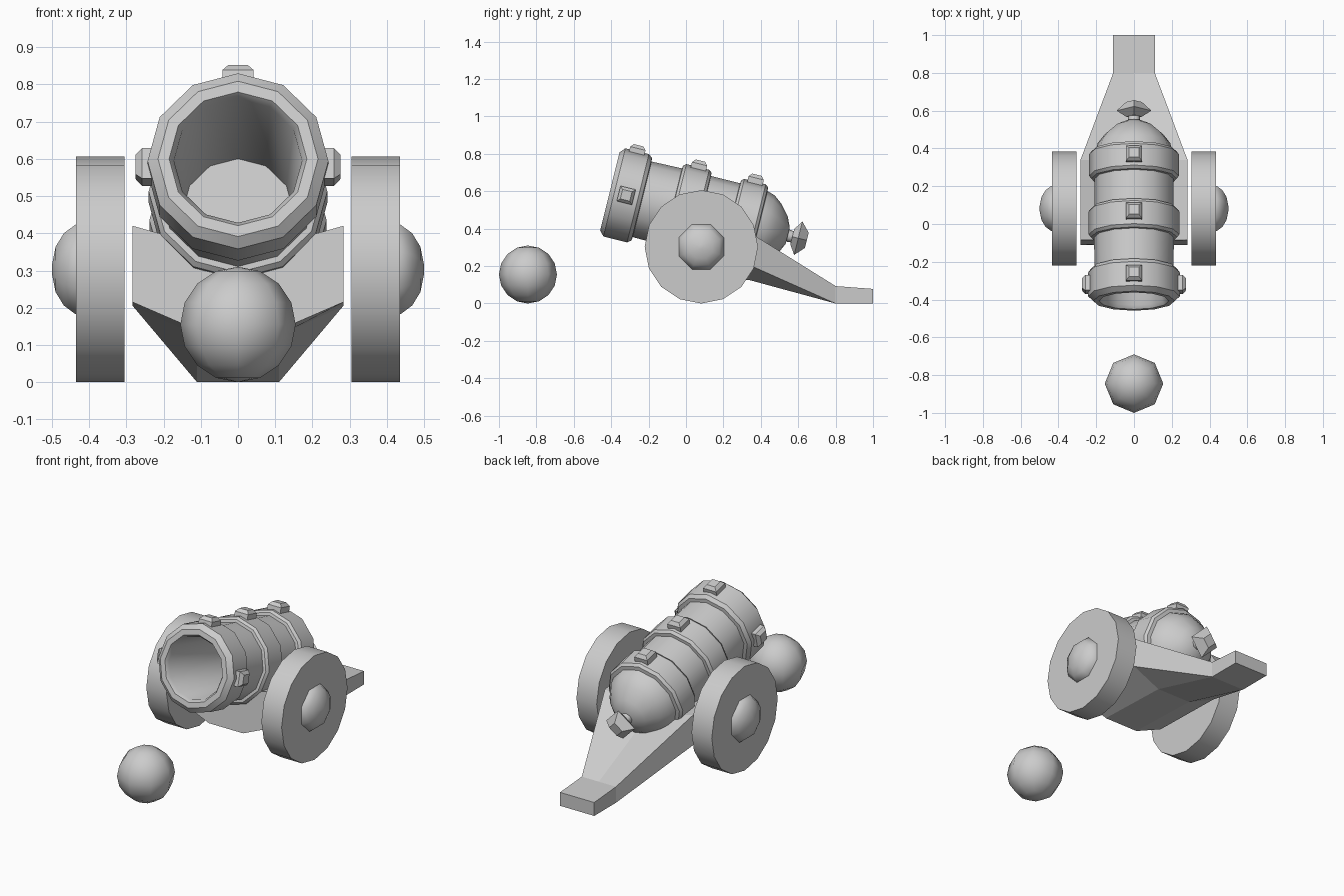
import bpy, bmesh, math
from mathutils import Vector

cube = bpy.data.objects.get("Cube")
if cube:
    bpy.data.objects.remove(cube, do_unlink=True)

GREY = (0.6, 0.6, 0.6, 1.0)
mat = bpy.data.materials.new("plain grey")
mat.use_nodes = True
mat.diffuse_color = GREY
mat.node_tree.nodes["Principled BSDF"].inputs["Base Color"].default_value = GREY

TILT = math.radians(14)
AXIS = Vector((0, math.cos(TILT), -math.sin(TILT)))   # barrel axis, muzzle to breech
UP = Vector((0, math.sin(TILT), math.cos(TILT)))
SIDE = Vector((1, 0, 0))
MUZZLE = Vector((0, -0.407, 0.60))


def finish(name, bm, angle=None):
    """Turn a bmesh into a coloured object, smoothed below the given angle."""
    bmesh.ops.remove_doubles(bm, verts=bm.verts, dist=1e-5)
    bmesh.ops.recalc_face_normals(bm, faces=bm.faces)
    mesh = bpy.data.meshes.new(name)
    bm.to_mesh(mesh)
    bm.free()
    mesh.materials.append(mat)
    obj = bpy.data.objects.new(name, mesh)
    bpy.context.collection.objects.link(obj)
    if angle:
        bpy.ops.object.select_all(action='DESELECT')
        obj.select_set(True)
        bpy.context.view_layer.objects.active = obj
        bpy.ops.object.shade_smooth_by_angle(angle=math.radians(angle))
    return obj


def loft(bm, rings):
    """Skin closed rings of points and cap both ends."""
    rows = [[bm.verts.new(p) for p in ring] for ring in rings]
    n = len(rows[0])
    for a, b in zip(rows, rows[1:]):
        for i in range(n):
            j = (i + 1) % n
            bm.faces.new((a[i], a[j], b[j], b[i]))
    bm.faces.new(rows[0])
    bm.faces.new(rows[-1])


def lathe(name, profile, sides, origin, axis, u, v, angle, phase=0.0):
    """Revolve (distance, radius) points about an axis."""
    bm = bmesh.new()
    turns = [2 * math.pi * i / sides + phase for i in range(sides)]
    loft(bm, [[origin + axis * t + (u * math.cos(a) + v * math.sin(a)) * r
               for a in turns] for t, r in profile])
    return finish(name, bm, angle)


def stud(name, t, out, across):
    """Tapered square stud standing on a barrel band."""
    bm = bmesh.new()
    rings = []
    for h, s in ((0.215, 0.042), (0.258, 0.042), (0.276, 0.026)):
        c = MUZZLE + AXIS * t + out * h
        rings.append([c + AXIS * s * i + across * s * j
                      for i, j in ((1, 1), (-1, 1), (-1, -1), (1, -1))])
    loft(bm, rings)
    finish(name, bm)


# Barrel: bore, muzzle band, two reinforcing bands and domed breech
barrel = [(0.60, 0.15), (0.02, 0.172), (0.0, 0.185), (0.0, 0.215), (0.025, 0.243),
          (0.155, 0.243), (0.175, 0.228), (0.178, 0.208),
          (0.345, 0.212), (0.347, 0.228), (0.362, 0.240), (0.488, 0.240),
          (0.503, 0.228), (0.505, 0.210),
          (0.665, 0.210), (0.667, 0.226), (0.682, 0.238), (0.800, 0.238),
          (0.815, 0.226), (0.818, 0.205),
          (0.860, 0.192), (0.905, 0.158), (0.955, 0.100), (0.980, 0.045)]
lathe("barrel", barrel, 12, MUZZLE, AXIS, SIDE, UP, 35)

# Knob at the breech
lathe("breech_neck", [(0.96, 0.035), (1.02, 0.03)], 8, MUZZLE, AXIS, SIDE, UP, 50)
lathe("breech_knob", [(1.005, 0.042), (1.038, 0.092), (1.085, 0.042)],
      4, MUZZLE, AXIS, SIDE, UP, None)

# Studs on top of each band and on both sides of the muzzle
for label, t in (("muzzle", 0.09), ("middle", 0.43), ("breech", 0.742)):
    stud(label + "_top_stud", t, UP, SIDE)
for label, s in (("left", 1), ("right", -1)):
    stud(label + "_muzzle_stud", 0.09, SIDE * s, UP)

# Carriage: hull with a shallow cradle, narrowing to a trail
sections = [  # y at top, y at bottom, half width, rim, cradle, chine, keel
    (-0.085, -0.11, 0.283, 0.42, 0.34, 0.215, 0.14),
    (0.34, 0.34, 0.283, 0.38, 0.31, 0.205, 0.125),
    (0.80, 0.80, 0.11, 0.093, 0.093, 0.0, 0.0),
    (1.00, 1.00, 0.11, 0.078, 0.078, 0.0, 0.0)]
bm = bmesh.new()
loft(bm, [[(0, yt, cradle), (w, yt, rim), (w, yb, chine), (0.11, yb, keel),
           (-0.11, yb, keel), (-w, yb, chine), (-w, yt, rim)]
          for yt, yb, w, rim, cradle, chine, keel in sections])
bmesh.ops.dissolve_degenerate(bm, dist=1e-5, edges=bm.edges)
finish("carriage", bm)

# Wheels and domed hubs
for label, s in (("left", 1), ("right", -1)):
    centre = Vector((0, 0.082, 0.303))
    out, y, z = SIDE * s, Vector((0, 1, 0)), Vector((0, 0, 1))
    lathe(label + "_wheel", [(0.305, 0.303), (0.435, 0.303)], 16,
          centre, out, y, z, 35)
    lathe(label + "_hub", [(0.42, 0.130), (0.437, 0.130), (0.468, 0.105),
                           (0.490, 0.066), (0.50, 0.012)],
          8, centre, out, y, z, 50, math.pi / 8)

# Cannonball in front
bm = bmesh.new()
bmesh.ops.create_uvsphere(bm, u_segments=8, v_segments=8, radius=0.155)
bmesh.ops.translate(bm, verts=bm.verts, vec=(0, -0.845, 0.155))
finish("cannonball", bm, 60)
